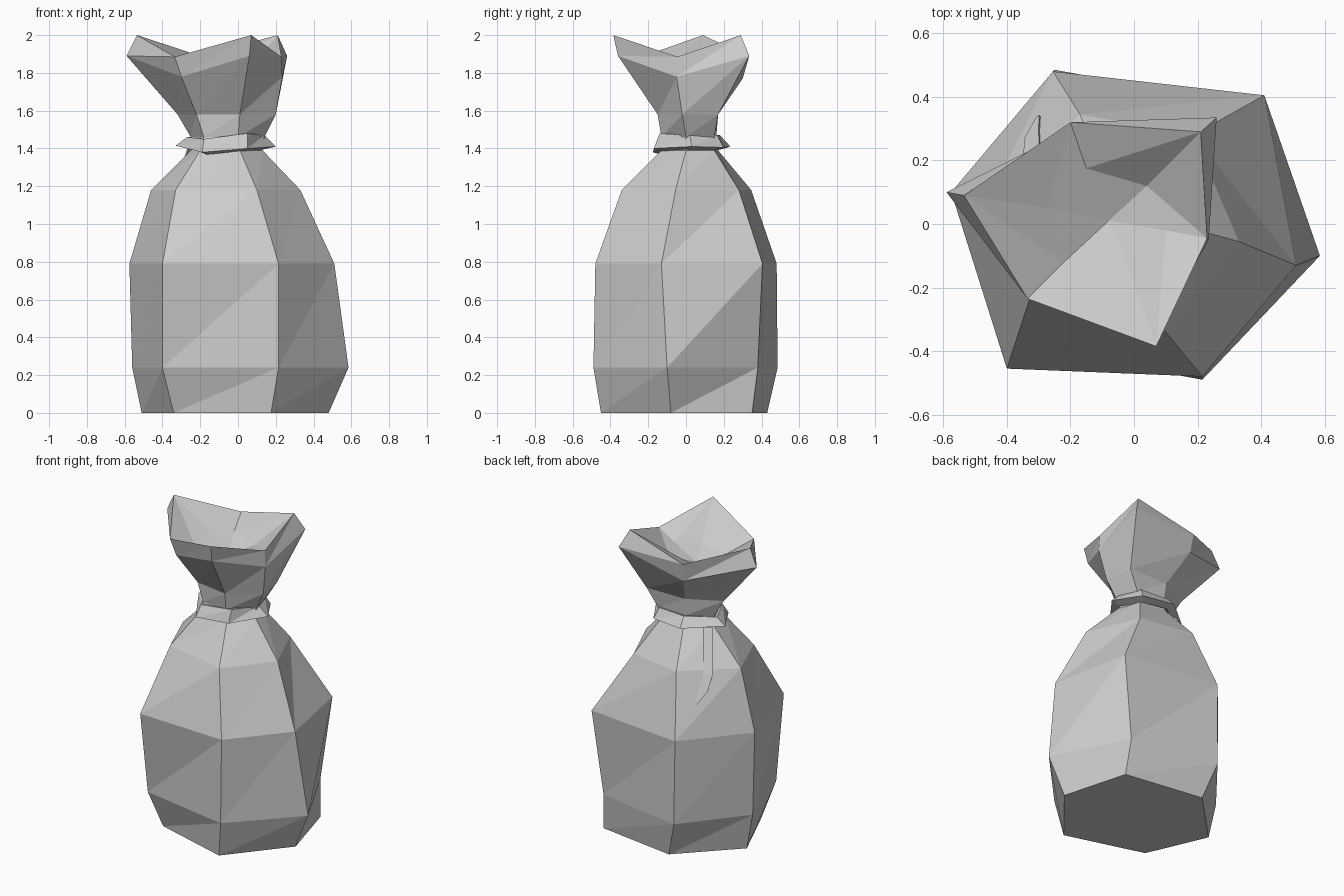
import bpy
from mathutils import Vector

if "Cube" in bpy.data.objects:
    bpy.data.objects.remove(bpy.data.objects["Cube"])

cloth = bpy.data.materials.new("grey_cloth")
cloth.diffuse_color = (0.6, 0.6, 0.6, 1)
cloth.use_nodes = True
cloth.node_tree.nodes["Principled BSDF"].inputs["Base Color"].default_value = cloth.diffuse_color


def make(name, verts, faces):
    me = bpy.data.meshes.new(name)
    me.from_pydata(verts, [], faces)
    me.materials.append(cloth)
    ob = bpy.data.objects.new(name, me)
    bpy.context.collection.objects.link(ob)
    return ob


def loft(name, rings, bottom=False, centre=None, closed=False):
    """Join six-sided rings with triangles that all lean the same way."""
    n = 6
    verts = [p for r in rings for p in r]
    faces = []
    for k in range(len(rings) if closed else len(rings) - 1):
        a, b = k * n, (k + 1) % len(rings) * n
        for i in range(n):
            j = (i + 1) % n
            faces += [(a + i, a + j, b + j), (a + i, b + j, b + i)]
    if bottom:
        faces.append(tuple(reversed(range(n))))
    if centre:
        verts.append(centre)
        top = (len(rings) - 1) * n
        faces += [(top + i, top + (i + 1) % n, len(verts) - 1) for i in range(n)]
    return make(name, verts, faces)


def level(z, *xy):
    return [(x, y, z) for x, y in xy]


# Corner order: front left, front right, right, back right, back left, left
neck = level(1.39, (-.20, -.12), (.01, -.13), (.13, 0), (.08, .15), (-.10, .17), (-.25, .06))

# Full lower part of the sack
loft("sack_body", [
    level(0, (-.34, -.30), (.175, -.45), (.48, -.08), (.36, .35), (-.175, .43), (-.51, .09)),
    level(.24, (-.40, -.375), (.215, -.49), (.585, -.10), (.34, .38), (-.25, .485), (-.56, .10)),
    level(.79, (-.40, -.455), (.215, -.48), (.51, -.13), (.41, .405), (-.255, .48), (-.575, .10)),
    level(1.18, (-.33, -.24), (.10, -.34), (.33, -.055), (.187, .28), (-.17, .345), (-.46, .08)),
    neck,
], bottom=True)

# Flared top with folded rim and shallow crumpled opening
loft("sack_top", [
    neck,
    level(1.46, (-.18, -.11), (0, -.13), (.14, 0), (.10, .15), (-.10, .16), (-.25, .06)),
    level(1.58, (-.22, -.11), (.01, -.15), (.20, -.02), (.17, .17), (-.11, .17), (-.32, .06)),
    [(-.30, -.22, 1.78), (.06, -.36, 1.89), (.235, -.05, 1.78),
     (.26, .335, 1.89), (-.19, .30, 1.77), (-.59, .10, 1.89)],
    [(-.335, -.235, 1.885), (.07, -.385, 2.0), (.23, -.045, 1.885),
     (.21, .29, 2.0), (-.20, .32, 1.89), (-.535, .09, 2.0)],
    [(-.22, -.12, 1.80), (-.02, -.13, 1.81), (.10, -.02, 1.83),
     (.04, .12, 1.81), (-.15, .175, 1.83), (-.27, .05, 1.855)],
], centre=(-.08, .01, 1.755))

# Slightly tilted tie around the neck
outer = [(-.19, -.175, 1.38), (.05, -.17, 1.40), (.20, .03, 1.41),
         (.10, .20, 1.405), (-.12, .235, 1.41), (-.33, .06, 1.415)]
upper = [(-.18, -.13, 1.45), (.05, -.14, 1.48), (.14, .02, 1.47),
         (.08, .165, 1.47), (-.11, .18, 1.47), (-.27, .06, 1.46)]
mid = Vector((-.06, .03, 0))


def shrink(ring, f, dz):
    return [(mid.x + (x - mid.x) * f, mid.y + (y - mid.y) * f, z + dz) for x, y, z in ring]


loft("neck_tie", [shrink(outer, .75, -.015), outer, upper, shrink(upper, .75, -.01)], closed=True)

# Loose end of the tie hanging at the back left
path = [(-.24, .11, 1.40, 1), (-.32, .225, 1.16, 1), (-.32, .28, 1.06, .9), (-.30, .335, .985, .2)]
edges = [[(x + s * w * .025, y + s * w * .017, z) for x, y, z, w in path] for s in (-1, 1)]
tail = make("tie_end", edges[0] + edges[1], [(i, i + 1, i + 5, i + 4) for i in range(3)])
mod = tail.modifiers.new("thickness", 'SOLIDIFY')
mod.thickness = .012
mod.offset = 0
